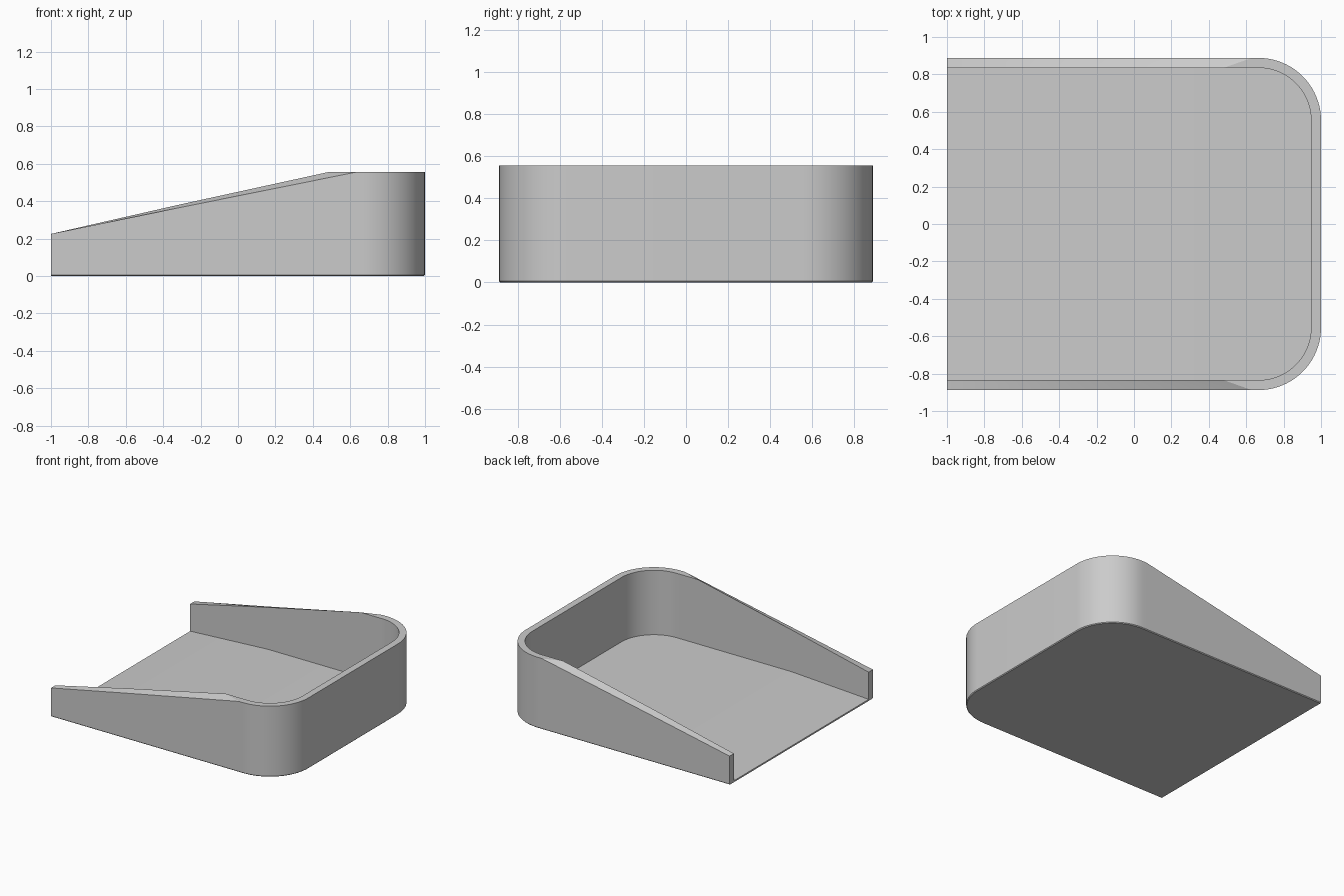
import bpy, bmesh
from math import sin, cos, pi, radians

cube = bpy.data.objects.get("Cube")
if cube:
    bpy.data.objects.remove(cube, do_unlink=True)

HEIGHT, FRONT_HEIGHT = 0.555, 0.225
FLOOR, SILL = 0.05, 0.012
HALF_WIDTH, RADIUS, WALL = 0.888, 0.335, 0.053
CX, CY = 1 - RADIUS, HALF_WIDTH - RADIUS
CHAMFER = 0.006
ARC_STEPS = 20


def section(outer, inner, normal, z_out, z_in, z_floor):
    """Wall section: underside, outer foot, outer rim, inner rim, inner foot."""
    (ox, oy), (ix, iy), (nx, ny) = outer, inner, normal
    return [(ox - nx * CHAMFER, oy - ny * CHAMFER, 0), (ox, oy, CHAMFER),
            (ox, oy, z_out), (ix, iy, z_in), (ix, iy, z_floor)]


# Straight side: the rim climbs from the open end and twists into the level rim
inner_y = HALF_WIDTH - WALL
half = []
for xo, xi, z_out, z_in, z_floor in [
        (-1, -1, FRONT_HEIGHT, FRONT_HEIGHT, SILL),
        (-0.33, -0.33, 0.362, 0.378, FLOOR),
        (0.63, 0.48, HEIGHT, HEIGHT, FLOOR)]:
    half.append(section((xo, HALF_WIDTH), (xi, inner_y), (0, 1), z_out, z_in, z_floor))

# Rounded corner
for i in range(ARC_STEPS + 1):
    a = pi / 2 * (1 - i / ARC_STEPS)
    nx, ny = cos(a), sin(a)
    r = RADIUS - WALL
    half.append(section((CX + RADIUS * nx, CY + RADIUS * ny), (CX + r * nx, CY + r * ny),
                        (nx, ny), HEIGHT, HEIGHT, FLOOR))

# Mirror to the other side to complete the U
mirrored = [[(x, -y, z) for x, y, z in s] for s in reversed(half)]

bm = bmesh.new()
rows = [[bm.verts.new(p) for p in s] for s in half + mirrored]

# Wall surfaces
for a, b in zip(rows, rows[1:]):
    for k in range(4):
        bm.faces.new((a[k], b[k], b[k + 1], a[k + 1]))

# Underside, entry ramp and level floor
bm.faces.new([r[0] for r in rows])
bm.faces.new((rows[0][4], rows[1][4], rows[-2][4], rows[-1][4]))
bm.faces.new([r[4] for r in rows[1:-1]])

# Open end: two wall ends and the sill between them
for r in (rows[0], rows[-1]):
    bm.faces.new(r)
bm.faces.new((rows[0][0], rows[0][4], rows[-1][4], rows[-1][0]))
bmesh.ops.recalc_face_normals(bm, faces=bm.faces)

mesh = bpy.data.meshes.new("tray")
bm.to_mesh(mesh)
bm.free()
tray = bpy.data.objects.new("tray", mesh)
bpy.context.collection.objects.link(tray)

# Plain grey
grey = bpy.data.materials.new("light grey")
grey.use_nodes = True
colour = (0.6, 0.6, 0.6, 1)
grey.diffuse_color = colour
grey.node_tree.nodes["Principled BSDF"].inputs["Base Color"].default_value = colour
mesh.materials.append(grey)

bpy.ops.object.select_all(action='DESELECT')
tray.select_set(True)
bpy.context.view_layer.objects.active = tray
bpy.ops.object.shade_smooth_by_angle(angle=radians(25))
